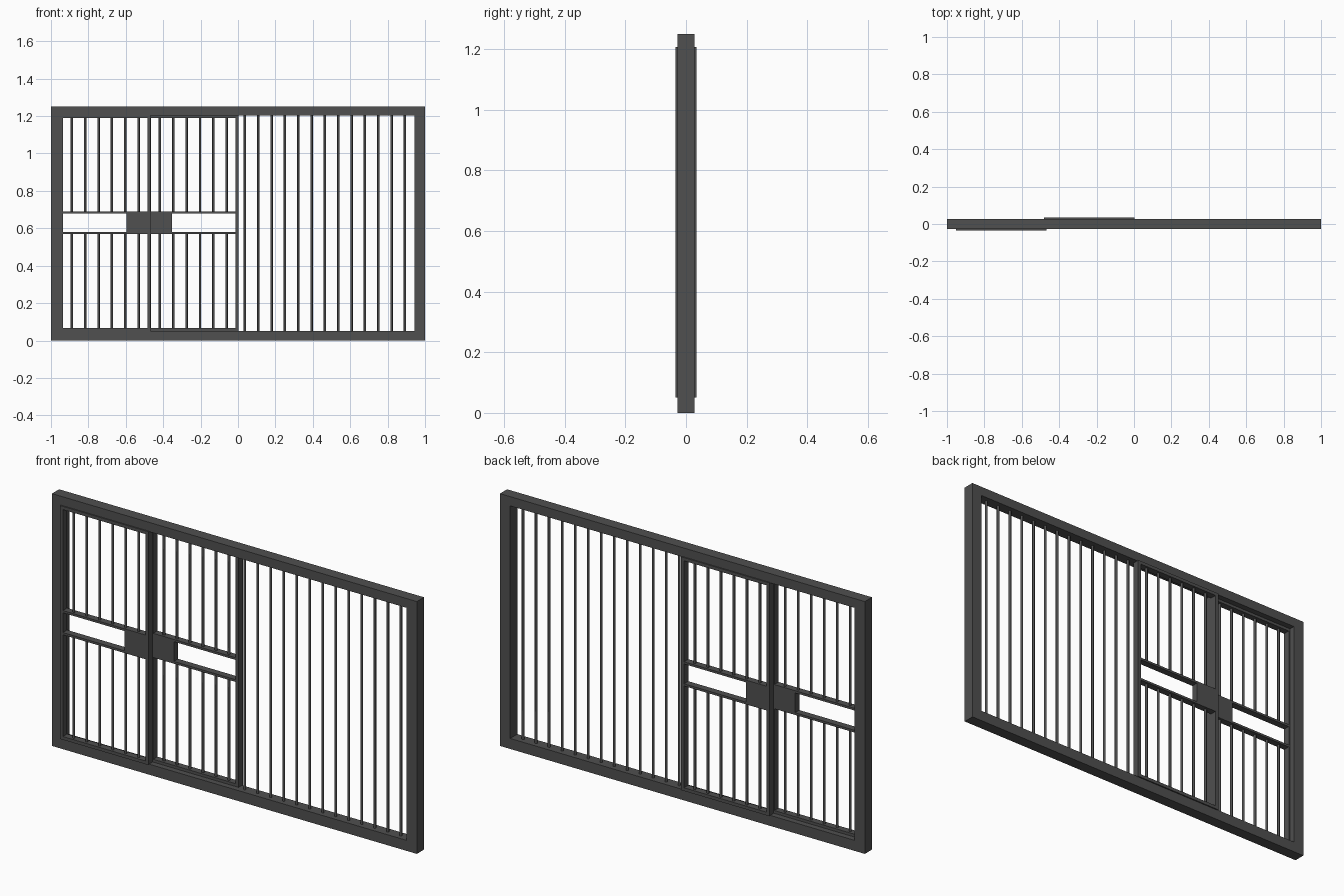
import bpy, bmesh

if "Cube" in bpy.data.objects:
    bpy.data.objects.remove(bpy.data.objects["Cube"])

steel = bpy.data.materials.new("dark grey steel")
steel.diffuse_color = (0.08, 0.08, 0.08, 1)
steel.use_nodes = True
steel.node_tree.nodes["Principled BSDF"].inputs["Base Color"].default_value = steel.diffuse_color


def finish(name, bm):
    bmesh.ops.recalc_face_normals(bm, faces=bm.faces)
    me = bpy.data.meshes.new(name)
    bm.to_mesh(me)
    bm.free()
    me.materials.append(steel)
    ob = bpy.data.objects.new(name, me)
    bpy.context.collection.objects.link(ob)
    return ob


def add_box(bm, x0, x1, y0, y1, z0, z1):
    vs = bmesh.ops.create_cube(bm, size=1)["verts"]
    for v in vs:
        v.co = (x1 if v.co.x > 0 else x0, y1 if v.co.y > 0 else y0, z1 if v.co.z > 0 else z0)


def ring(name, outer, inner, y0, y1):
    """Rectangular frame; outer and inner are (x0, x1, z0, z1)."""
    bm = bmesh.new()

    def loop(r, y):
        return [bm.verts.new((x, y, z)) for x, z in
                ((r[0], r[2]), (r[1], r[2]), (r[1], r[3]), (r[0], r[3]))]

    loops = [loop(outer, y0), loop(inner, y0), loop(inner, y1), loop(outer, y1)]
    for k in range(4):
        a, b = loops[k], loops[(k + 1) % 4]
        for i in range(4):
            j = (i + 1) % 4
            bm.faces.new((a[i], a[j], b[j], b[i]))
    return finish(name, bm)


def bars(name, x_first, count, y, spans, r=0.0065, step=0.0713):
    """Row of thin upright bars, one set for every (z0, z1) span."""
    bm = bmesh.new()
    for i in range(count):
        for z0, z1 in spans:
            vs = bmesh.ops.create_cone(bm, segments=8, radius1=r, radius2=r,
                                       depth=z1 - z0, cap_ends=True)["verts"]
            bmesh.ops.translate(bm, verts=vs, vec=(x_first + i * step, y, (z0 + z1) / 2))
    ob = finish(name, bm)
    for p in ob.data.polygons:
        p.use_smooth = len(p.vertices) == 4
    ob.data.set_sharp_from_angle(angle=0.8)


# Outer frame and the fixed bars on the right
ring("outer_frame", (-1, 1, 0, 1.25), (-0.944, 0.944, 0.052, 1.204), -0.028, 0.028)
bars("fixed_bars", 0.037, 13, 0, [(0.048, 1.208)])

# Two sliding leaves: one in front, one behind
T = 0.016
LOW, HIGH = (0.570, 0.581), (0.679, 0.690)
for side, x0, y0, y1, px0, px1 in (
        ("front", -0.952, -0.034, -0.0005, -0.597, -0.484),
        ("back", -0.481, 0.0005, 0.034, -0.465, -0.352)):
    x1 = x0 + 0.484
    ring(side + "_leaf_frame", (x0, x1, 0.050, 1.206),
         (x0 + T, x1 - T, 0.050 + T, 1.206 - T), y0, y1)
    # middle rails
    bm = bmesh.new()
    for z0, z1 in (LOW, HIGH):
        add_box(bm, x0 + T, x1 - T, y0, y1, z0, z1)
    finish(side + "_leaf_rails", bm)
    # lock plate between the rails
    bm = bmesh.new()
    add_box(bm, px0, px1, y0, y1, LOW[1], HIGH[0])
    finish(side + "_lock_plate", bm)
    # bars above and below the rails
    bars(side + "_leaf_bars", x0 + 0.242 - 2.5 * 0.0713, 6, (y0 + y1) / 2,
         [(0.060, 0.573), (0.687, 1.196)])
